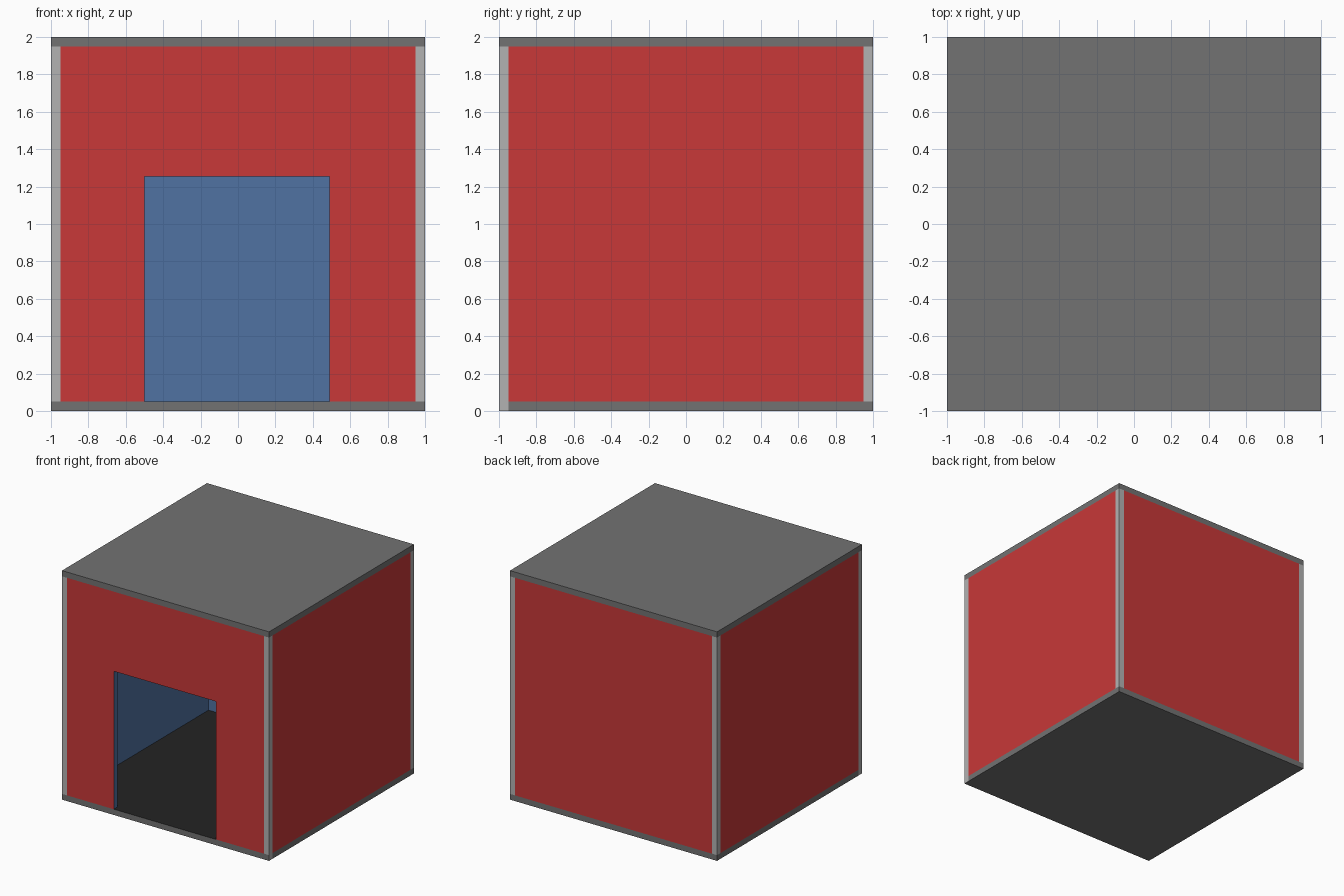
import bpy, bmesh
from math import pi
from mathutils import Matrix, Vector

if "Cube" in bpy.data.objects:
    bpy.data.objects.remove(bpy.data.objects["Cube"])

T = 0.05          # thickness of walls, posts and slabs


def material(name, r, g, b):
    m = bpy.data.materials.new(name)
    m.diffuse_color = (r, g, b, 1)
    m.use_nodes = True
    m.node_tree.nodes["Principled BSDF"].inputs["Base Color"].default_value = m.diffuse_color
    return m


red = material("red_paint", 0.58, 0.04, 0.04)
blue = material("blue_paint", 0.08, 0.17, 0.36)
trim = material("trim_grey", 0.17, 0.17, 0.17)
light = material("light_grey", 0.45, 0.45, 0.45)
dark = material("dark_floor", 0.017, 0.017, 0.017)


def finish(name, bm, base, accent=None, normals=(), turn=0):
    """Make an object; faces along any of the given normals get the accent."""
    bmesh.ops.recalc_face_normals(bm, faces=bm.faces)
    for f in bm.faces:
        if any(f.normal.dot(Vector(n)) > 0.9 for n in normals):
            f.material_index = 1
    bmesh.ops.rotate(bm, verts=bm.verts, matrix=Matrix.Rotation(turn, 3, 'Z'))
    me = bpy.data.meshes.new(name)
    bm.to_mesh(me)
    bm.free()
    me.materials.append(base)
    if accent:
        me.materials.append(accent)
    ob = bpy.data.objects.new(name, me)
    bpy.context.collection.objects.link(ob)


def box(name, lo, hi, base, accent=None, normals=()):
    bm = bmesh.new()
    bmesh.ops.create_cube(bm, size=1)
    lo, hi = Vector(lo), Vector(hi)
    for v in bm.verts:
        v.co = (lo + hi) / 2 + v.co * (hi - lo)
    finish(name, bm, base, accent, normals)


def wall(name, profile, turn):
    """Extrude an x/z outline inwards from the front plane, then turn it."""
    bm = bmesh.new()
    face = bm.faces.new([bm.verts.new((x, -1, z)) for x, z in profile])
    ext = bmesh.ops.extrude_face_region(bm, geom=[face], use_keep_orig=True)
    moved = [g for g in ext["geom"] if isinstance(g, bmesh.types.BMVert)]
    bmesh.ops.translate(bm, verts=moved, vec=(0, T, 0))
    finish(name, bm, blue, red, [(0, -1, 0)], turn)


# Walls: red outside, blue inside, doorway in the front
E, B, H = 1 - T, T, 2 - T
plain = [(-E, B), (E, B), (E, H), (-E, H)]
doorway = [(-E, B), (-0.5, B), (-0.5, 1.255), (0.49, 1.255),
           (0.49, B), (E, B), (E, H), (-E, H)]
wall("front_wall", doorway, 0)
wall("right_wall", plain, pi / 2)
wall("back_wall", plain, pi)
wall("left_wall", plain, -pi / 2)

# Corner posts
for sx, side in ((-1, "left"), (1, "right")):
    for sy, end in ((-1, "front"), (1, "back")):
        xs, ys = sorted((sx, sx * E)), sorted((sy, sy * E))
        box(f"{end}_{side}_post", (xs[0], ys[0], B), (xs[1], ys[1], H), light)

# Roof, floor and front sill (sill has light end faces)
box("roof", (-1, -1, H), (1, 1, 2), trim)
box("floor", (-1, -E, 0), (1, 1, B), trim, dark, [(0, 0, 1)])
box("front_sill", (-1, -1, 0), (1, -E, B), trim, light, [(1, 0, 0), (-1, 0, 0)])
sill = bpy.data.objects["front_sill"].data
sill.materials.append(dark)
for p in sill.polygons:
    if p.normal.z > 0.9:
        p.material_index = 2
